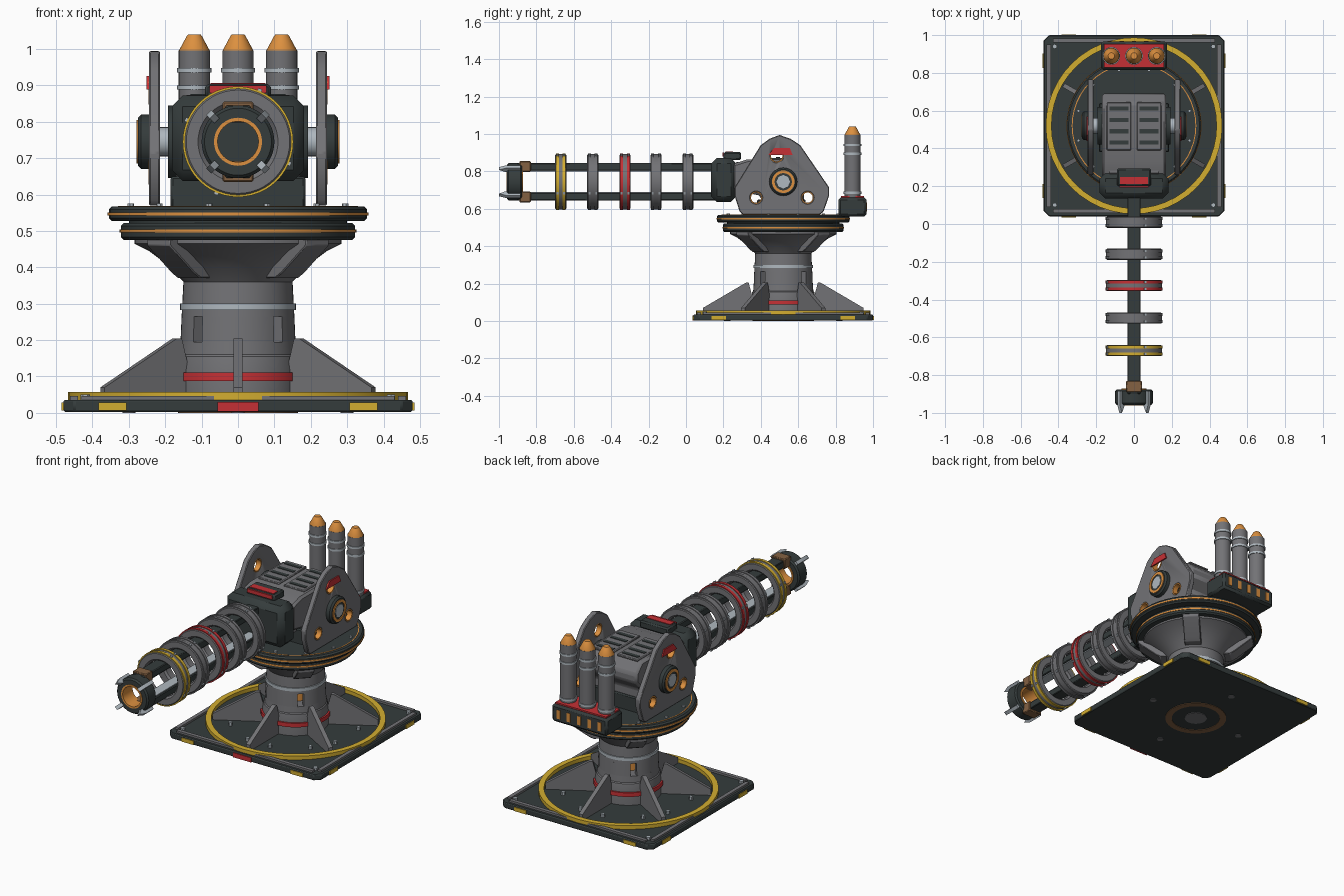
import bpy, bmesh, math
from mathutils import Matrix, Vector

if "Cube" in bpy.data.objects:
    bpy.data.objects.remove(bpy.data.objects["Cube"])

def material(name, rgb):
    m = bpy.data.materials.new(name)
    m.use_nodes = True
    m.diffuse_color = (*rgb, 1)
    m.node_tree.nodes["Principled BSDF"].inputs["Base Color"].default_value = (*rgb, 1)
    return m

DARK = material("charcoal", (.035, .045, .045))
GREY = material("mid_grey", (.17, .17, .18))
LIGHT = material("light_steel", (.43, .48, .52))
YELLOW = material("warning_yellow", (.65, .42, .03))
RED = material("signal_red", (.56, .03, .035))
ORANGE = material("copper_orange", (.72, .28, .05))
BROWN = material("dull_bronze", (.23, .12, .055))
YC, ZB = .52, .745          # turret axis, barrel height
HALF = math.pi / 2
BASE = Matrix.Translation((0, YC, 0))
BARREL = Matrix.Translation((0, 0, ZB)) @ Matrix.Rotation(HALF, 4, 'X')   # local z runs to -y

def turn(deg, m=BASE):
    return m @ Matrix.Rotation(math.radians(deg), 4, 'Z')

def finish(name, bm, mat, m=Matrix(), bevel=0):
    bmesh.ops.transform(bm, matrix=m, verts=bm.verts)
    bmesh.ops.recalc_face_normals(bm, faces=bm.faces)
    me = bpy.data.meshes.new(name)
    bm.to_mesh(me)
    bm.free()
    me.materials.append(mat)
    for p in me.polygons:
        p.use_smooth = True
    me.set_sharp_from_angle(angle=math.radians(30))
    ob = bpy.data.objects.new(name, me)
    bpy.context.collection.objects.link(ob)
    if bevel:
        b = ob.modifiers.new("edge_chamfer", 'BEVEL')
        b.width, b.segments, b.limit_method = bevel, 1, 'ANGLE'
    return ob

def lathe(name, pts, mat, m=BASE, closed=False, arc=360, steps=48):
    """Spin (radius, height) points; closed makes a ring, arc < 360 a solid sector."""
    bm = bmesh.new()
    vs = [bm.verts.new((r, 0, z)) for r, z in pts]
    if arc < 360:
        geom = [bm.faces.new(vs)]
    else:
        ends = vs + vs[:1] if closed else vs
        geom = vs + [bm.edges.new(e) for e in zip(ends, ends[1:])]
    bmesh.ops.spin(bm, geom=geom, cent=(0, 0, 0), axis=(0, 0, 1),
                   angle=math.radians(arc), steps=steps)
    bmesh.ops.remove_doubles(bm, verts=bm.verts, dist=1e-5)
    return finish(name, bm, mat, m)

def ring(name, r0, r1, z0, z1, mat, m=BASE):
    return lathe(name, [(r0, z0), (r1, z0), (r1, z1), (r0, z1)], mat, m, True)

def disc(name, r, z0, z1, mat, m=BASE, steps=48):
    return lathe(name, [(0, z0), (r, z0), (r, z1), (0, z1)], mat, m, steps=steps)

def prism(name, pts, a, b, mat, m=Matrix(), bevel=0):
    """Extrude a (y, z) outline along x from a to b."""
    bm = bmesh.new()
    f = bm.faces.new([bm.verts.new((a, y, z)) for y, z in pts])
    g = bmesh.ops.extrude_face_region(bm, geom=[f])["geom"]
    bmesh.ops.translate(bm, vec=(b - a, 0, 0), verts=[v for v in g if isinstance(v, bmesh.types.BMVert)])
    return finish(name, bm, mat, m, bevel)

def box(name, lo, hi, mat, m=Matrix(), bevel=0):
    (x0, y0, z0), (x1, y1, z1) = lo, hi
    return prism(name, [(y0, z0), (y1, z0), (y1, z1), (y0, z1)], x0, x1, mat, m, bevel)

# Base plate, edge rails, hazard plates and underside rings
E, C = .48, .45
octagon = [(-C, -E), (C, -E), (E, -C), (E, C), (C, E), (-C, E), (-E, C), (-E, -C)]
flat = BASE @ Matrix(((0, 1, 0, 0), (0, 0, 1, 0), (1, 0, 0, 0), (0, 0, 0, 1)))
prism("base_plate", octagon, .003, .036, DARK, flat, .005)
ring("floor_hazard_ring", .437, .467, .03, .057, YELLOW)
ring("underside_ring", .13, .165, 0, .01, BROWN)
disc("underside_cap", .06, 0, .01, GREY)
for a in range(0, 360, 90):
    t = turn(a)
    box("edge_rail", (-.43, -.462, .03), (.43, -.44, .047), GREY, t)
    for x in (-.345, .345):
        box("hazard_plate", (x - .038, -.4845, .006), (x + .038, -.477, .028), YELLOW, t)
    disc("corner_bolt", .013, .03, .05, LIGHT, t @ Matrix.Translation((.42, .42, 0)), 6)
    disc("underside_stud", .018, 0, .01, GREY, t @ Matrix.Translation((.3, 0, 0)), 12)
box("front_marker", (-.057, -.485, .004), (.057, -.477, .03), RED, BASE)

# Fins and floor bolts
for a in range(30, 390, 60):
    fin = [(.15, .036), (.43, .036), (.43, .07), (.2, .205), (.185, .205), (.165, .13)]
    prism("support_fin", fin, -.012, .012, GREY, turn(a - 60 + 60 + 30))
    for da in (12, 48):
        disc("floor_bolt", .011, .03, .055, LIGHT, turn(a + da) @ Matrix.Translation((.34, 0, 0)), 6)

# Pedestal column with four slots and a glowing core
lathe("column_foot", [(0, .03), (.172, .03), (.172, .12), (.166, .155), (.161, .16), (.158, .195), (0, .195)], GREY)
ring("foot_band", .165, .181, .088, .111, RED)
for a in range(0, 360, 90):
    lathe("column_wall", [(.125, .195), (.158, .195), (.155, .265), (.125, .265)],
          GREY, turn(a - 39), True, 78, 12)
disc("slot_core", .088, .19, .27, ORANGE)
lathe("column_head", [(0, .265), (.155, .265), (.15, .36), (.185, .4), (.245, .445), (.285, .465),
                      (.285, .49), (0, .49)], GREY)
ring("column_band", .145, .159, .283, .301, LIGHT)
for a in range(45, 405, 90):
    block = [(.19, .37), (.215, .385), (.31, .46), (.31, .48), (.18, .48), (.15, .37)]
    prism("head_bracket", block, -.045, .045, GREY, turn(a), .003)

# Turntable
for n, r, z0, z1, zo in (("lower", .322, .475, .522, .5), ("upper", .355, .527, .567, .546)):
    c = .008
    lathe(n + "_turntable", [(0, z0), (r - c, z0), (r, z0 + c), (r, z1 - c), (r - c, z1), (0, z1)], DARK)
    ring(n + "_trim", r - .02, r + .003, zo - .004, zo + .004, ORANGE)
disc("turntable_neck", .3, .51, .54, DARK)
ring("turntable_inlay", .325, .33, .56, .569, ORANGE)
for a in range(15, 375, 30):
    disc("turntable_bolt", .009, .56, .575, LIGHT, turn(a) @ Matrix.Translation((.305, 0, 0)), 6)

# Turret body, mantlet and roof vents
body = [(.4, .56), (.63, .56), (.63, .7), (.69, .76), (.69, .81), (.64, .865), (.33, .865),
        (.25, .84), (.25, .7), (.4, .67)]
prism("turret_body", body, -.17, .17, GREY, bevel=.012)
box("turret_footing", (-.185, .38, .56), (.185, .64, .65), DARK, bevel=.006)
box("mantlet", (-.182, .135, .637), (.182, .27, .872), DARK, bevel=.03)
box("mantlet_collar", (-.14, .26, .655), (.14, .34, .85), GREY, bevel=.01)
box("sight_box", (-.09, .2, .86), (.09, .295, .903), DARK, bevel=.008)
box("sight_front_plate", (-.078, .194, .879), (.078, .202, .9), RED)
box("sight_top_plate", (-.075, .212, .9), (.075, .25, .906), RED)
for s in (-1, 1):
    x0, x1 = sorted((s * .015, s * .145))
    box("vent_panel", (x0, .39, .86), (x1, .645, .873), GREY, bevel=.004)
    for i in range(4):
        y = .42 + i * .06
        box("vent_slot", (x0 + .015, y, .87), (x1 - .015, y + .022, .876), DARK)

# Armoured side plates with holes, and pivot hubs
half = [(0, .995), (.055, .975), (.105, .94), (.25, .715), (.25, .67), (.222, .585), (.205, .57)]
outline = [(YC - .02 + u * 1.06, z) for u, z in half] + [(YC - .02 - u * .96, z) for u, z in half[:0:-1]]
holes = [(.375, .66, .032), (.65, .66, .032), (.485, .885, .036)]
for s in (-1, 1):
    plate = prism("side_plate", outline, s * .214, s * .245, GREY)
    side = Matrix.Rotation(s * HALF, 4, 'Y')
    for y, z, r in holes:
        at = Matrix.Translation((0, y, z)) @ side
        cut = disc("hole_cutter", r, .18, .28, DARK, at, 24)
        cut.hide_render = True
        cut.hide_viewport = True
        cut.display_type = 'WIRE'
        mod = plate.modifiers.new("hole", 'BOOLEAN')
        mod.operation, mod.solver, mod.object = 'DIFFERENCE', 'EXACT', cut
        ring("hole_liner", r - .005, r + .001, .216, .246, ORANGE, at)
    b = plate.modifiers.new("edge_chamfer", 'BEVEL')
    b.width, b.segments, b.limit_method = .004, 1, 'ANGLE'
    prism("side_flash", [(.44, .888), (.57, .888), (.555, .925), (.47, .925)], s * .244, s * .252, RED)
    hub = Matrix.Translation((0, YC, ZB)) @ side
    disc("pivot_shaft", .04, .16, .25, LIGHT, hub)
    disc("pivot_bearing", .1, .16, .193, DARK, hub)
    lathe("pivot_hub", [(0, .24), (.075, .24), (.075, .266), (.066, .275), (0, .275)], DARK, hub)
    ring("hub_ring", .046, .06, .27, .279, ORANGE, hub)
    disc("hub_cap", .036, .27, .278, LIGHT, hub, 8)

# Barrel: two rails with conductor strips, and bronze end blocks
for s in (-1, 1):
    z0, z1 = sorted((ZB + s * .06, ZB + s * .1))
    box("barrel_rail", (-.035, -.9, z0), (.035, .2, z1), DARK, bevel=.004)
    z0, z1 = sorted((ZB + s * .055, ZB + s * .061))
    box("conductor_strip", (-.028, -.86, z0), (.028, .14, z1), LIGHT)
    z0, z1 = sorted((ZB + s * .053, ZB + s * .11))
    box("rail_end_block", (-.042, -.89, z0), (.042, -.83, z1), BROWN, bevel=.004)

# Barrel coils
for y, band in ((-.67, YELLOW), (-.498, GREY), (-.326, RED), (-.16, GREY), (.01, GREY)):
    lathe("coil", [(.1, -y - .02), (.11, -y - .03), (.142, -y - .03), (.148, -y - .024),
                   (.148, -y + .024), (.142, -y + .03), (.11, -y + .03), (.1, -y + .02)], GREY, BARREL, True)
    for d in (-.018, .018):
        ring("coil_band", .14, .152, -y + d - .008, -y + d + .008, band, BARREL)
    for a in range(45, 405, 90):
        for d in (-.018, .018):
            box("coil_lug", (.14, -.006, -y + d - .005), (.158, .006, -y + d + .005), LIGHT, turn(a + 22, BARREL))

# Muzzle ring and prongs
lathe("muzzle", [(.064, .877), (.092, .877), (.1, .885), (.1, .948), (.092, .957), (.064, .957)],
      DARK, BARREL, True)
ring("muzzle_liner", .056, .066, .872, .961, ORANGE, BARREL)
for a in range(45, 405, 90):
    prong = [(.09, .885), (.114, .885), (.114, .96), (.1, 1), (.082, .965)]
    prism("muzzle_prong", prong, -.01, .01, LIGHT, turn(a, BARREL))

# Rear launcher with three rockets
box("launcher_box", (-.175, .815, .56), (.175, .965, .66), DARK, bevel=.012)
box("launcher_deck", (-.16, .828, .655), (.16, .952, .668), RED)
for i in range(5):
    x = (i - 2) * .065
    box("launcher_vent", (x - .011, .96, .585), (x + .011, .968, .635), ORANGE)
for x in (-.12, 0, .12):
    at = Matrix.Translation((x, .89, 0))
    disc("rocket_tube", .043, .66, .996, GREY, at, 32)
    lathe("rocket_nose", [(0, .99), (.042, .99), (.042, .996), (.021, 1.035), (.017, 1.04), (0, 1.04)],
          ORANGE, at, steps=32)
    for z in (.68, .888, .935):
        ring("rocket_band", .04, .047, z, z + .012, LIGHT, at)
